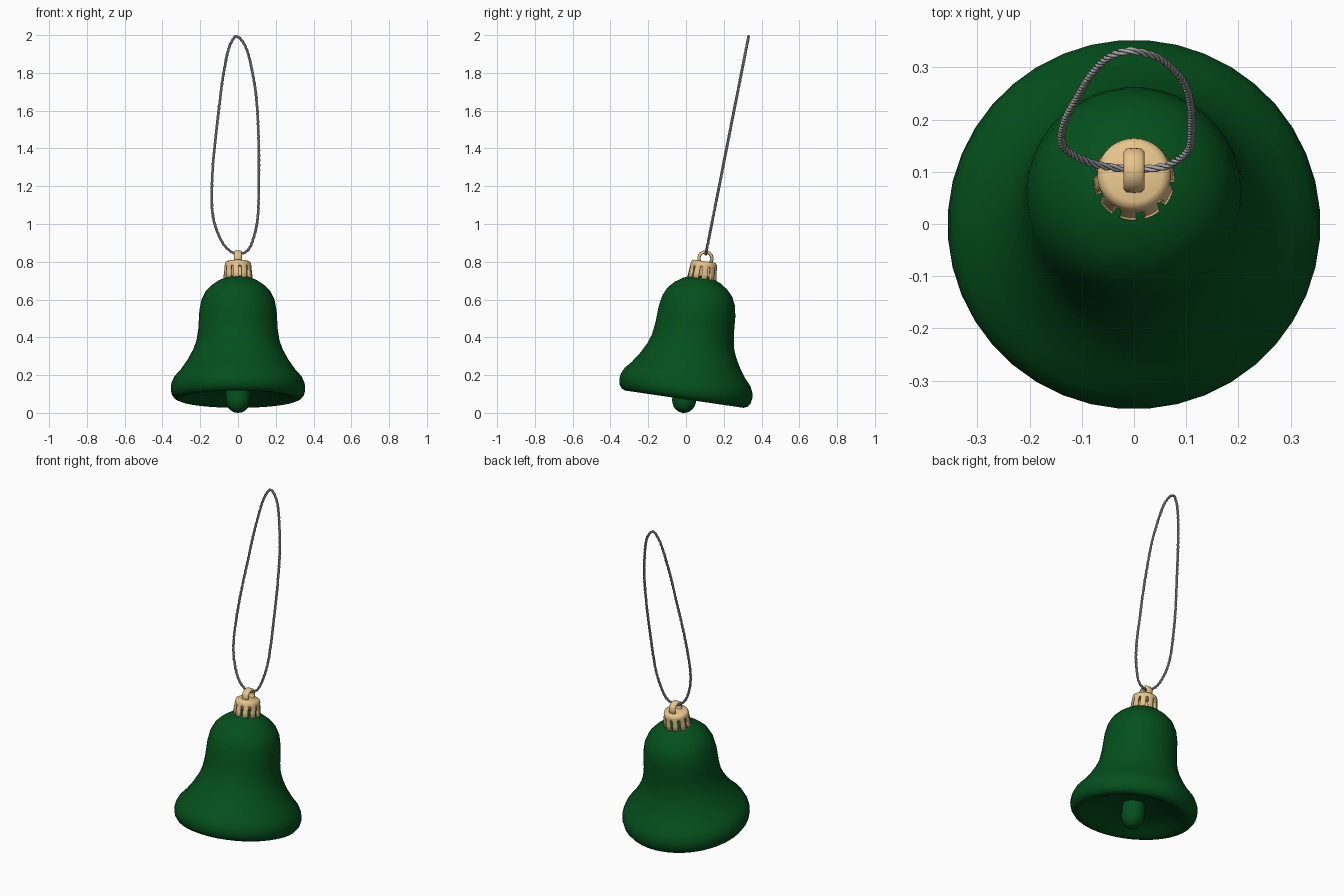
import bpy, bmesh, math
from mathutils import Vector, Matrix

if "Cube" in bpy.data.objects:
    bpy.data.objects.remove(bpy.data.objects["Cube"])


def material(name, rgb):
    m = bpy.data.materials.new(name)
    m.diffuse_color = (*rgb, 1)
    m.use_nodes = True
    m.node_tree.nodes["Principled BSDF"].inputs["Base Color"].default_value = m.diffuse_color
    return m


GREEN = material("bell green", (0.0012, 0.080, 0.0115))
GOLD = material("pale gold", (0.80, 0.56, 0.26))
GREY = material("cord grey", (0.44, 0.42, 0.43))

# Bell axis: origin at the rim centre, leaning back towards +y
TILT = Matrix.Translation((0, 0, 0.135)) @ Matrix.Rotation(math.radians(-8.3), 4, 'X')


def lathe(name, profile, segs, mat, matrix, closed=False, skip=None, angle=50):
    """Spin (radius, height) points, listed top to bottom, around local z."""
    bm = bmesh.new()
    n = len(profile)
    rings = [[bm.verts.new((r * math.sin(a), -r * math.cos(a), z)) for r, z in profile]
             for a in (2 * math.pi * (i + .5) / segs for i in range(segs))]
    for i in range(segs):
        a, b = rings[i], rings[(i + 1) % segs]
        for j in range(n if closed else n - 1):
            if skip and skip(i, j):
                continue
            k = (j + 1) % n
            bm.faces.new((a[j], a[k], b[k], b[j]))
    bmesh.ops.remove_doubles(bm, verts=bm.verts, dist=1e-5)
    bmesh.ops.dissolve_degenerate(bm, edges=bm.edges, dist=1e-5)
    me = bpy.data.meshes.new(name)
    bm.to_mesh(me)
    bm.free()
    me.materials.append(mat)
    for p in me.polygons:
        p.use_smooth = True
    me.set_sharp_from_angle(angle=math.radians(angle))
    ob = bpy.data.objects.new(name, me)
    ob.matrix_world = matrix
    bpy.context.collection.objects.link(ob)
    return ob


# Bell body: outer wall, rounded lip, shallow hollow underneath
outer = [(0, .596), (.05, .592), (.10, .572), (.14, .545), (.172, .512), (.194, .467),
         (.205, .41), (.208, .36), (.211, .31), (.220, .25), (.238, .20), (.268, .145),
         (.305, .092), (.338, .055), (.353, .022), (.357, -.008), (.351, -.036),
         (.337, -.055), (.318, -.063), (.298, -.060)]
hollow = [(.275, -.050), (.24, -.034), (.195, -.016), (.13, .001), (.06, .010), (0, .012)]
lathe("bell_body", outer + hollow, 40, GREEN, TILT)

# Clapper: rounded plug hanging from the hollow
clapper = [(0, .035), (.05, .03), (.063, .01), (.066, -.03), (.064, -.07)]
clapper += [(.064 * math.cos(t), -.07 - .066 * math.sin(t))
            for t in (math.pi / 2 * k / 5 for k in range(1, 5))] + [(0, -.136)]
lathe("clapper", clapper, 24, GREEN, TILT)

# Metal cap with ten slotted teeth
cap_profile = [(0, .675), (.055, .675), (.066, .669), (.070, .658), (.071, .644),
               (.075, .61), (.078, .573)]
cap = lathe("cap", cap_profile, 60, GOLD, TILT, skip=lambda i, j: j >= 4 and i % 6 < 2)
solid = cap.modifiers.new("thickness", 'SOLIDIFY')
solid.thickness = 0.012
solid.offset = -1

# Flat band ring standing on the cap, its axis along x
ring_profile = [(.036, .020), (.042, .014), (.043, 0), (.042, -.014), (.036, -.020),
                (.029, -.020), (.026, -.012), (.026, .012), (.029, .020)]
lathe("hanger_ring", ring_profile, 32, GOLD,
      TILT @ Matrix.Translation((0, .003, .69)) @ Matrix.Rotation(math.pi / 2, 4, 'Y'),
      closed=True)

# Hanging cord: three strands twisted around a leaning loop
loop = [(0, .841), (.053, .862), (.085, .935), (.106, 1.05), (.110, 1.24), (.109, 1.45),
        (.098, 1.66), (.073, 1.82), (.042, 1.935), (-.004, 1.993), (-.034, 1.965),
        (-.058, 1.895), (-.085, 1.74), (-.11, 1.53), (-.132, 1.32), (-.139, 1.13),
        (-.127, 1.015), (-.09, .915), (-.048, .862)]
ctrl = [Vector((x, .105 + .1965 * (z - .841), z)) for x, z in loop]


def loop_point(u):
    """Closed Catmull-Rom spline through the loop points, u in 0..1."""
    n = len(ctrl)
    i, t = divmod((u % 1.0) * n, 1)
    a, b, c, d = (ctrl[(int(i) + k) % n] for k in (-1, 0, 1, 2))
    return 0.5 * (2 * b + (c - a) * t + (2 * a - 5 * b + 4 * c - d) * t * t
                  + (3 * b - a - 3 * c + d) * t ** 3)


# even spacing along the loop, so the twist is regular
fine = [loop_point(k / 2000) for k in range(2001)]
lengths = [0.0]
for p, q in zip(fine, fine[1:]):
    lengths.append(lengths[-1] + (q - p).length)
TURNS, STEPS = 32, 32 * 14
path, k = [], 0
for s in range(STEPS):
    target = lengths[-1] * s / STEPS
    while lengths[k + 1] < target:
        k += 1
    f = (target - lengths[k]) / (lengths[k + 1] - lengths[k])
    path.append(fine[k].lerp(fine[k + 1], f))

normal = Vector((0, 1, -.1965)).normalized()
curve = bpy.data.curves.new("hanging_cord", 'CURVE')
curve.dimensions = '3D'
curve.bevel_depth = 0.0038
curve.bevel_resolution = 1
for phase in (0, 2 * math.pi / 3, 4 * math.pi / 3):
    sp = curve.splines.new('POLY')
    sp.points.add(STEPS - 1)
    sp.use_cyclic_u = True
    for s, p in enumerate(path):
        side = (path[(s + 1) % STEPS] - path[s - 1]).normalized().cross(normal)
        a = 2 * math.pi * TURNS * s / STEPS + phase
        sp.points[s].co = (*(p + 0.0040 * (normal * math.cos(a) + side * math.sin(a))), 1)
    sp.use_smooth = True
curve.materials.append(GREY)
cord = bpy.data.objects.new("hanging_cord", curve)
bpy.context.collection.objects.link(cord)
